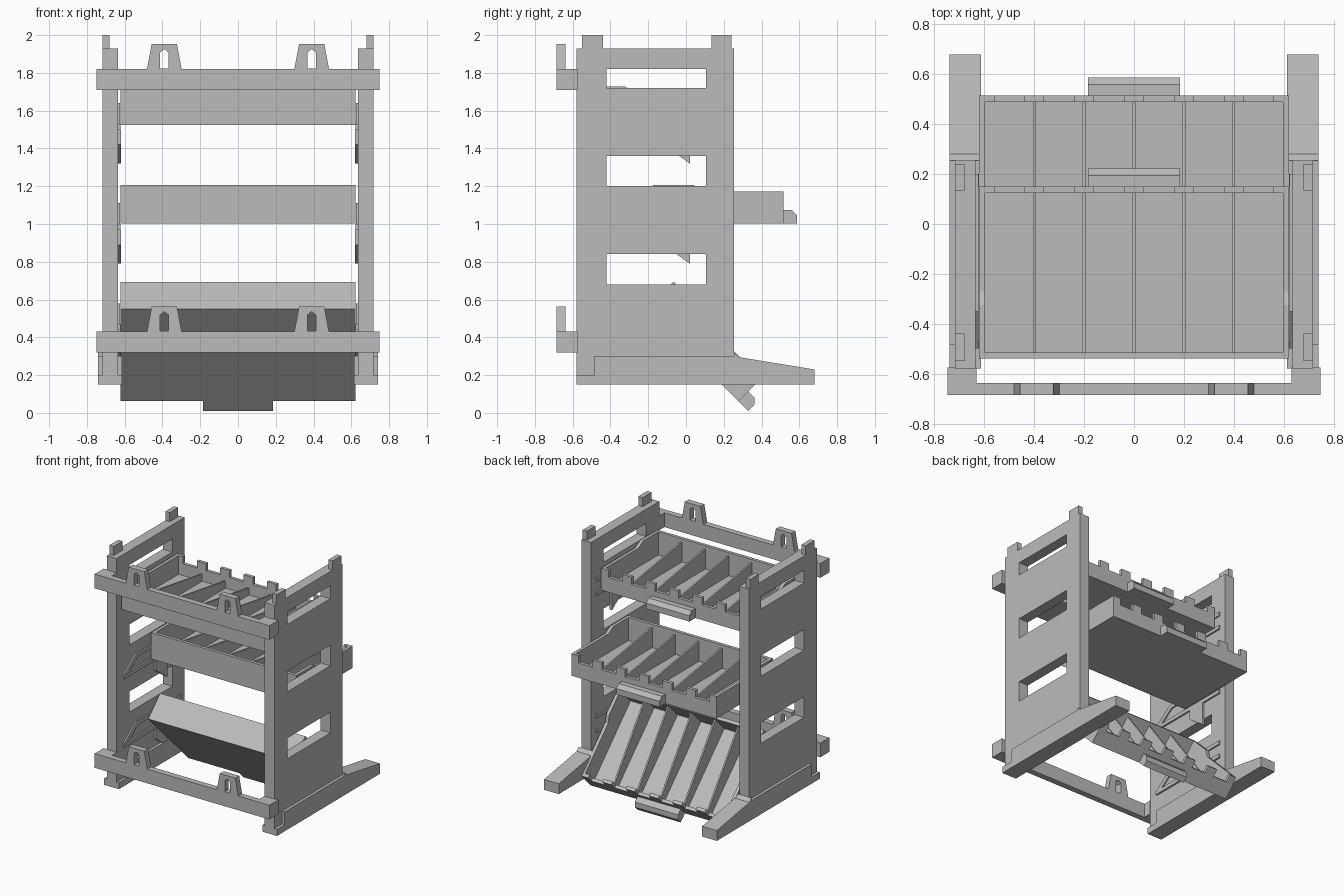
import bpy
import math
from mathutils import Matrix

cube = bpy.data.objects.get("Cube")
if cube:
    bpy.data.objects.remove(cube, do_unlink=True)

grey = bpy.data.materials.new("plain grey")
grey.use_nodes = True
GREY = (0.5, 0.5, 0.5, 1)
grey.diffuse_color = GREY
grey.node_tree.nodes["Principled BSDF"].inputs["Base Color"].default_value = GREY

# Axis maps for a flat outline extruded along x (drawn in y, z) or along y (drawn in x, z)
ALONG_X = Matrix(((0, 0, 1, 0), (1, 0, 0, 0), (0, 1, 0, 0), (0, 0, 0, 1)))
ALONG_Y = Matrix.Rotation(math.pi / 2, 4, "X")
HOME = Matrix.Identity(4)


def plate(name, outlines, axis, lo, hi, place=HOME):
    """Extrude outlines (the first is the rim, the rest are holes) from lo to hi."""
    curve = bpy.data.curves.new(name, "CURVE")
    curve.dimensions = "2D"
    curve.fill_mode = "BOTH"
    curve.extrude = (hi - lo) / 2
    for pts in outlines:
        spline = curve.splines.new("POLY")
        spline.points.add(len(pts) - 1)
        for point, (a, b) in zip(spline.points, pts):
            point.co = (a, b, 0, 1)
        spline.use_cyclic_u = True
    temp = bpy.data.objects.new("temp", curve)
    bpy.context.collection.objects.link(temp)
    bpy.context.view_layer.update()
    deps = bpy.context.evaluated_depsgraph_get()
    mesh = bpy.data.meshes.new_from_object(temp.evaluated_get(deps))
    bpy.data.objects.remove(temp, do_unlink=True)
    mid = (lo + hi) / 2
    shift = (mid, 0, 0) if axis == ALONG_X else (0, mid, 0)
    mesh.transform(Matrix.Translation(shift) @ axis)
    mesh.materials.clear()
    mesh.materials.append(grey)
    for poly in mesh.polygons:
        poly.use_smooth = False
        poly.material_index = 0
    obj = bpy.data.objects.new(name, mesh)
    obj.matrix_world = place
    bpy.context.collection.objects.link(obj)
    return obj


def rect(a0, a1, b0, b1):
    return [(a0, b0), (a1, b0), (a1, b1), (a0, b1)]


def both_sides(name, outlines, lo, hi, place=HOME):
    """One plate on each side of the model."""
    plate("left_" + name, outlines, ALONG_X, lo, hi, place)
    plate("right_" + name, outlines, ALONG_X, -hi, -lo, place)


# Side panels with three windows, top pegs and sloping feet
windows = [rect(-0.42, 0.105, z0, z1) for z0, z1 in ((0.68, 0.84), (1.2, 1.36), (1.72, 1.82))]
both_sides("panel", [rect(-0.58, 0.255, 0.16, 1.93)] + windows, 0.635, 0.717)
both_sides("front_peg", [rect(-0.55, -0.44, 1.92, 2.0)], 0.68, 0.717)
both_sides("back_peg", [rect(0.135, 0.24, 1.92, 2.0)], 0.68, 0.717)
foot = [(-0.58, 0.15), (0.68, 0.15), (0.68, 0.23), (0.28, 0.295), (0.255, 0.32),
        (0.255, 0.3), (-0.485, 0.3), (-0.485, 0.2), (-0.58, 0.2)]
both_sides("foot", [foot], 0.614, 0.74)

# Drawer rails and angled stops inside the panels
for level, z in (("low", 0.47), ("middle", 1.0), ("high", 1.53)):
    both_sides(level + "_rail", [rect(-0.5, 0.2, z - 0.03, z)], 0.622, 0.64)
    stop = [(0.02, -0.21), (0.02, -0.03), (-0.12, -0.03), (-0.12, -0.11)]
    both_sides(level + "_stop", [[(y, z + dz) for y, dz in stop]], 0.62, 0.64)
    guide = [(-0.5, 0), (-0.35, 0.11), (0.2, 0.11), (0.2, 0.08), (-0.33, 0.08), (-0.44, 0)]
    both_sides(level + "_guide", [[(y, z + dz) for y, dz in guide]], 0.624, 0.64)

# Front cross bars with end blocks and slotted hanging tabs
for level, z in (("lower", 0.32), ("upper", 1.71)):
    plate(level + "_bar", [rect(-0.748, 0.748, z, z + 0.11)], ALONG_Y, -0.685, -0.638)
    both_sides(level + "_bar_end", [rect(-0.66, -0.575, z, z + 0.11)], 0.632, 0.748)
    for side, x in (("left", 0.39), ("right", -0.39)):
        base, top = z + 0.108, z + 0.242
        rim = [(x - 0.092, base), (x + 0.092, base), (x + 0.067, top), (x - 0.067, top)]
        slot = [(x - 0.023, base + 0.005), (x + 0.023, base + 0.005),
                (x + 0.023, base + 0.09), (x, base + 0.108), (x - 0.023, base + 0.09)]
        plate(f"{level}_{side}_tab", [rim, slot], ALONG_Y, -0.685, -0.638)

# Drawers, built with the front bottom edge at the origin
HALF, DEPTH, WALL = 0.622, 0.69, 0.025
DIVIDERS = [-0.4, -0.2, 0, 0.2, 0.4]


def drawer(name, place):
    plate(name + "_floor", [rect(0, DEPTH, 0, WALL)], ALONG_X, -HALF, HALF, place)
    plate(name + "_front", [rect(-HALF, HALF, 0, 0.204)], ALONG_Y, 0, WALL, place)
    side = [(0, 0), (DEPTH, 0), (DEPTH, 0.17), (0.27, 0.17), (0.215, 0.204), (0, 0.204)]
    both_sides(name + "_side", [side], HALF - WALL, HALF, place)
    # Notched back wall with a raised tooth at each divider
    wall = [(-HALF, 0), (HALF, 0), (HALF, 0.17), (0.56, 0.17), (0.56, 0.115)]
    for x in reversed(DIVIDERS):
        wall += [(x + 0.04, 0.115), (x + 0.04, 0.17), (x - 0.04, 0.17), (x - 0.04, 0.115)]
    wall += [(-0.56, 0.115), (-0.56, 0.17), (-HALF, 0.17)]
    plate(name + "_back", [wall], ALONG_Y, DEPTH - WALL, DEPTH, place)
    # Tapering dividers
    fin = [(0.02, 0.02), (0.67, 0.02), (0.67, 0.08), (0.02, 0.18)]
    for i, x in enumerate(DIVIDERS):
        plate(f"{name}_divider_{i + 1}", [fin], ALONG_X, x - 0.006, x + 0.006, place)
    # Chamfered handle
    grip = [(0.685, 0), (0.763, 0), (0.763, 0.045), (0.735, 0.073), (0.685, 0.073)]
    plate(name + "_handle", [grip], ALONG_X, -0.185, 0.185, place)


drawer("top_drawer", Matrix.Translation((0, -0.54, 1.525)))
drawer("middle_drawer", Matrix.Translation((0, -0.175, 1.002)))
drawer("bottom_drawer", Matrix.Translation((0, -0.21, 0.55)) @ Matrix.Rotation(-math.pi / 4, 4, "X"))
